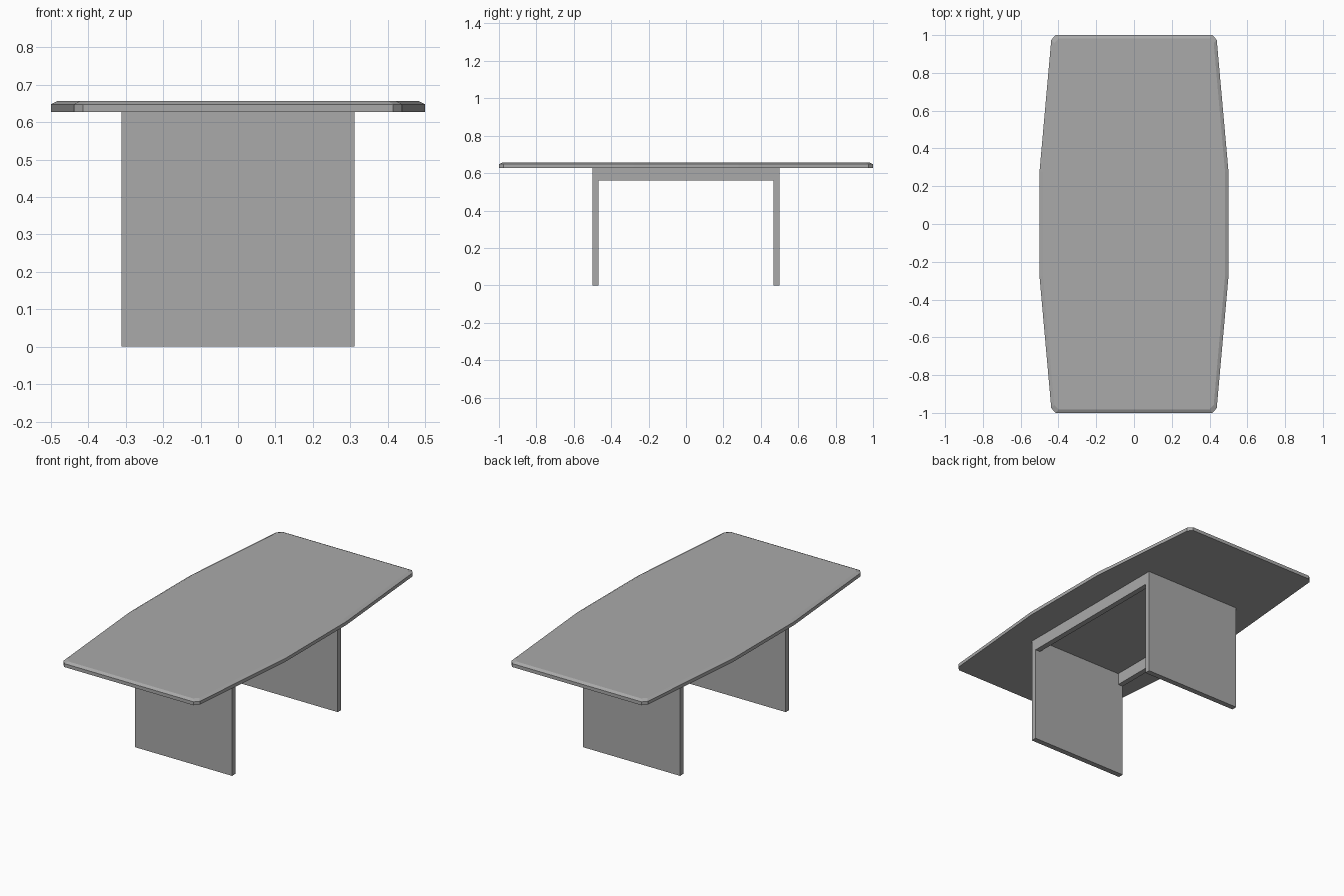
import bpy
import bmesh

cube = bpy.data.objects.get("Cube")
if cube:
    bpy.data.objects.remove(cube, do_unlink=True)

# Single plain grey finish
GREY = (0.4, 0.4, 0.4, 1.0)
grey = bpy.data.materials.new("plain grey")
grey.use_nodes = True
grey.diffuse_color = GREY
grey.node_tree.nodes["Principled BSDF"].inputs["Base Color"].default_value = GREY


def add_object(name, bm):
    bmesh.ops.recalc_face_normals(bm, faces=bm.faces)
    mesh = bpy.data.meshes.new(name)
    bm.to_mesh(mesh)
    bm.free()
    mesh.materials.append(grey)
    obj = bpy.data.objects.new(name, mesh)
    bpy.context.collection.objects.link(obj)
    return obj


def add_box(name, low, high):
    bm = bmesh.new()
    bmesh.ops.create_cube(bm, size=1)
    for v in bm.verts:
        v.co = [a + (b - a) * (c + 0.5) for a, b, c in zip(low, high, v.co)]
    return add_object(name, bm)


# Boat-shaped top: one quarter outline mirrored, with a bevelled upper edge
BOTTOM, SHOULDER, TOP = 0.628, 0.648, 0.657
quarter = [(0.5, 0.28), (0.438, 0.975), (0.415, 1.0)]
half = quarter + [(-x, y) for x, y in reversed(quarter)]
outline = half + [(-x, -y) for x, y in half]
INSET = 0.018

bm = bmesh.new()
rings = []
for z, inset in ((BOTTOM, 0), (SHOULDER, 0), (TOP, INSET)):
    rings.append([bm.verts.new((x * (1 - inset / 0.5), y * (1 - inset), z))
                  for x, y in outline])
count = len(outline)
for lower, upper in zip(rings, rings[1:]):
    for i in range(count):
        j = (i + 1) % count
        bm.faces.new((lower[i], lower[j], upper[j], upper[i]))
bm.faces.new(rings[0])
bm.faces.new(rings[-1])
add_object("table_top", bm)

# Panel legs at the two ends, joined by two side rails
LEG_X, LEG_Y, THICK, RAIL_Z = 0.312, 0.5, 0.032, 0.56
for name, sign in (("front", -1), ("back", 1)):
    y0, y1 = sorted((sign * LEG_Y, sign * (LEG_Y - THICK)))
    add_box(name + "_leg_panel", (-LEG_X, y0, 0), (LEG_X, y1, BOTTOM))
for name, sign in (("right", -1), ("left", 1)):
    x0, x1 = sorted((sign * LEG_X, sign * (LEG_X - THICK)))
    add_box(name + "_rail", (x0, THICK - LEG_Y, RAIL_Z), (x1, LEG_Y - THICK, BOTTOM))
